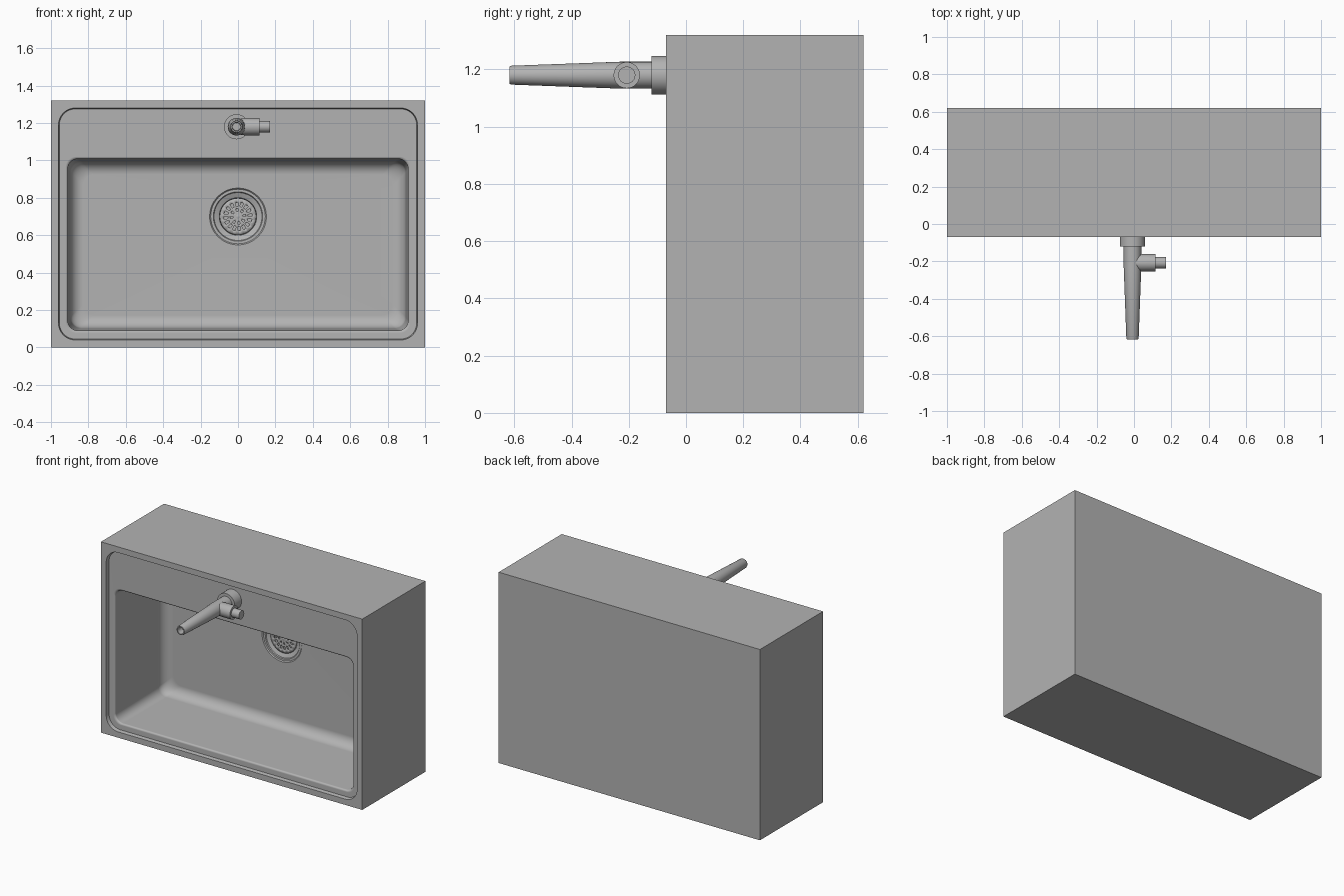
import bpy, bmesh, math
from mathutils import Matrix, Vector

cube = bpy.data.objects.get("Cube")
if cube:
    bpy.data.objects.remove(cube, do_unlink=True)

grey = bpy.data.materials.new("grey")
grey.use_nodes = True
COLOUR = (0.45, 0.45, 0.45, 1)
grey.diffuse_color = COLOUR
grey.node_tree.nodes["Principled BSDF"].inputs["Base Color"].default_value = COLOUR


def finish(name, bm, angle=35):
    """Turn a bmesh into a shaded object."""
    bmesh.ops.remove_doubles(bm, verts=bm.verts, dist=1e-5)
    bmesh.ops.recalc_face_normals(bm, faces=bm.faces)
    mesh = bpy.data.meshes.new(name)
    bm.to_mesh(mesh)
    bm.free()
    mesh.materials.append(grey)
    obj = bpy.data.objects.new(name, mesh)
    bpy.context.collection.objects.link(obj)
    smooth(obj, angle)
    return obj


def smooth(obj, angle):
    bpy.ops.object.select_all(action="DESELECT")
    obj.select_set(True)
    bpy.context.view_layer.objects.active = obj
    bpy.ops.object.shade_smooth_by_angle(angle=math.radians(angle))


def loft(bm, loops, cap_start=True, cap_end=True):
    """Bridge equal-length point loops and cap the ends."""
    rings = [[bm.verts.new(p) for p in loop] for loop in loops]
    for a, b in zip(rings, rings[1:]):
        for i in range(len(a)):
            j = (i + 1) % len(a)
            bm.faces.new((a[i], a[j], b[j], b[i]))
    if cap_start:
        bm.faces.new(rings[0])
    if cap_end:
        bm.faces.new(rings[-1][::-1])


def rounded(half, low, high, radius, y, steps=12):
    """Rounded rectangle facing the front."""
    points = []
    corners = ((1, 1), (-1, 1), (-1, -1), (1, -1))
    for k, (sx, sz) in enumerate(corners):
        cx = sx * (half - radius)
        cz = high - radius if sz > 0 else low + radius
        for s in range(steps + 1):
            a = (k + s / steps) * math.pi / 2
            points.append((cx + radius * math.cos(a), y, cz + radius * math.sin(a)))
    return points


def turned(name, profile, origin, axis, sides=32, angle=35):
    """Revolve (distance, radius) pairs about an axis."""
    turn = Vector((0, 0, 1)).rotation_difference(Vector(axis)).to_matrix().to_4x4()
    place = Matrix.Translation(origin) @ turn
    loops = [[place @ Vector((r * math.cos(t), r * math.sin(t), d))
              for t in (i * math.tau / sides for i in range(sides))] for d, r in profile]
    bm = bmesh.new()
    loft(bm, loops)
    return finish(name, bm, angle)


# Cabinet block, recessed rim, basin and drain dish in one continuous loft
FRONT, BACK, LEDGE, FLOOR = -0.07, 0.62, -0.045, 0.48
DRAIN_Z, FILLET = 0.70, 0.07
loops = [rounded(1, 0, 1.32, 0, BACK), rounded(1, 0, 1.32, 0, FRONT)]
loops += [rounded(0.96, 0.04, 1.28, 0.09, FRONT), rounded(0.955, 0.045, 1.275, 0.085, LEDGE)]
for k in range(5):
    a = k * math.pi / 8
    i = 0.012 * math.sin(a)
    loops.append(rounded(0.922 - i, 0.078 + i, 1.02 - i, 0.055, LEDGE + 0.012 * (1 - math.cos(a))))
for k in range(9):
    a = k * math.pi / 16
    i = 0.025 + FILLET * (1 - math.cos(a))
    loops.append(rounded(0.922 - i, 0.078 + i, 1.02 - i, 0.06, FLOOR - FILLET * (1 - math.sin(a))))
for r, depth in ((0.152, 0), (0.146, 0.006), (0.132, 0.006), (0.128, 0.012),
                 (0.106, 0.02), (0.1, 0.024), (0.096, 0.06)):
    loops.append(rounded(r, DRAIN_Z - r, DRAIN_Z + r, r, FLOOR + depth))
bm = bmesh.new()
loft(bm, loops)
sink = finish("sink_block", bm)

# Overflow slot in the upper basin wall
slot = turned("overflow_cutter", ((0, 0.05), (0.06, 0.05)), (0, 0, 0), (0, 0, 1))
slot.scale.y = 0.3
slot.location = (0, 0.06, 0.98)
cut = sink.modifiers.new("overflow", "BOOLEAN")
cut.object = slot
cut.operation = "DIFFERENCE"
cut.solver = "EXACT"
bpy.context.view_layer.objects.active = sink
bpy.ops.object.modifier_apply(modifier=cut.name)
bpy.data.objects.remove(slot, do_unlink=True)
smooth(sink, 35)
weighted = sink.modifiers.new("flat_panels", "WEIGHTED_NORMAL")
weighted.keep_sharp = True

# Pierced strainer plate: concentric bands with alternate faces left open
SIDES = 64
radii = (0.014, 0.028, 0.042, 0.054, 0.076, 0.098)
bm = bmesh.new()
rings = [[bm.verts.new((r * math.cos(i * math.tau / SIDES), FLOOR + 0.026,
                        DRAIN_Z + r * math.sin(i * math.tau / SIDES)))
          for i in range(SIDES)] for r in radii]
for band, (a, b) in enumerate(zip(rings, rings[1:])):
    for i in range(SIDES):
        open_face = (band == 3 and i % 4 < 2) or (band == 1 and i % 8 < 3)
        if not open_face:
            j = (i + 1) % SIDES
            bm.faces.new((a[i], b[i], b[j], a[j]))
bm.faces.new(rings[0])
strainer = finish("drain_strainer", bm)
solid = strainer.modifiers.new("thickness", "SOLIDIFY")
solid.thickness = 0.01
turned("strainer_screw", ((0, 0.016), (0.008, 0.016), (0.012, 0.01)),
       (0, FLOOR + 0.027, DRAIN_Z), (0, -1, 0), 24)
turned("strainer_collar", ((0, 0.086), (0.008, 0.086), (0.008, 0.08), (0, 0.08)),
       (0, FLOOR + 0.026, DRAIN_Z), (0, -1, 0), 48)

# Tap: flange, tapered spout with an open mouth, and side lever
TAP = Vector((-0.008, 0, 1.18))
turned("tap_flange", ((0.035, 0.067), (0.12, 0.067)), TAP, (0, -1, 0), 48)
turned("tap_spout", ((0.1, 0.047), (0.23, 0.047), (0.61, 0.033), (0.617, 0.03),
                     (0.617, 0.023), (0.57, 0.021)), TAP, (0, -1, 0), 32)
pivot = TAP + Vector((0, -0.207, 0))
turned("tap_valve_body", ((0, 0.04), (0.045, 0.046), (0.122, 0.046)), pivot, (1, 0, 0), 32)
turned("tap_lever", ((0.12, 0.03), (0.18, 0.03)), pivot, (1, 0, 0), 32)
